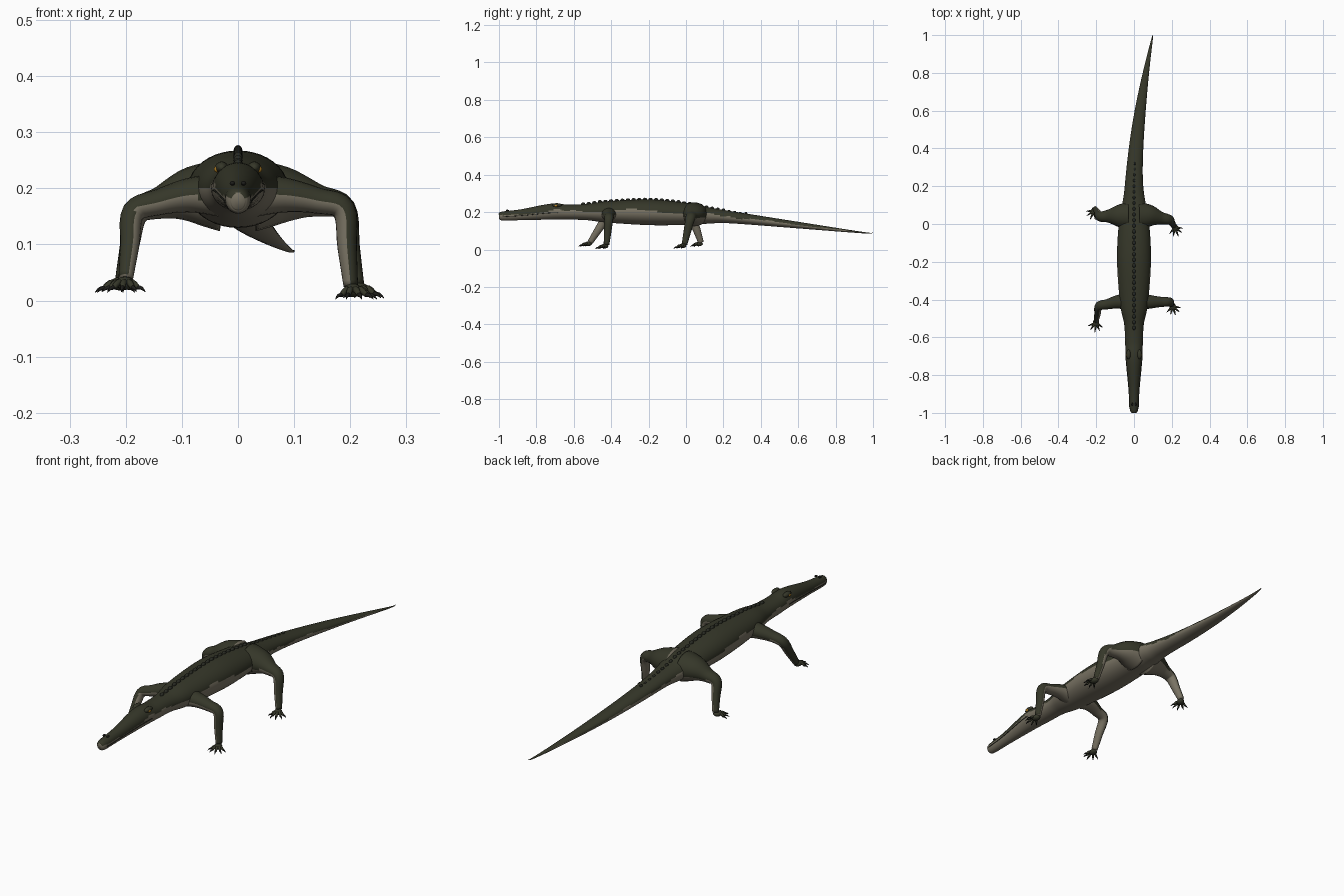
import bpy, bmesh, math
from mathutils import Vector, Matrix

cube = bpy.data.objects.get("Cube")
if cube:
    bpy.data.objects.remove(cube, do_unlink=True)

X_AXIS, Y_AXIS, Z_AXIS = Matrix.Identity(3)


def material(name, red, green, blue):
    m = bpy.data.materials.new(name)
    m.use_nodes = True
    m.diffuse_color = (red, green, blue, 1)
    bsdf = m.node_tree.nodes["Principled BSDF"]
    bsdf.inputs["Base Color"].default_value = m.diffuse_color
    bsdf.inputs["Roughness"].default_value = 0.8
    return m


HIDE = material("dark olive hide", .036, .038, .022)
BELLY = material("pale belly", .19, .17, .125)
SCUTE = material("dark scute", .022, .024, .017)
CLAW = material("black claw", .012, .012, .01)
EYE = material("amber eye", .5, .24, .02)


def finish(name, bm, *mats):
    """Turn the bmesh into a smooth-shaded object."""
    bmesh.ops.recalc_face_normals(bm, faces=bm.faces)
    mesh = bpy.data.meshes.new(name)
    bm.to_mesh(mesh)
    bm.free()
    for m in mats:
        mesh.materials.append(m)
    mesh.polygons.foreach_set("use_smooth", [True] * len(mesh.polygons))
    ob = bpy.data.objects.new(name, mesh)
    bpy.context.collection.objects.link(ob)


def smooth_path(stations, steps):
    """Catmull-Rom interpolation through rows of any length."""
    padded = [stations[0], *stations, stations[-1]]
    out = []
    for rows in zip(padded, padded[1:], padded[2:], padded[3:]):
        for k in range(steps):
            t = k / steps
            out.append([b + (c - a) * t / 2 + (a - 2.5 * b + 2 * c - d / 2) * t * t
                        + (3 * (b - c) + d - a) / 2 * t ** 3
                        for a, b, c, d in zip(*rows)])
    return out + [list(stations[-1])]


def loft(bm, rows, ref, sides, rule=None):
    """Elliptical tube; each row is x, y, z, radius along ref, other radius."""
    rings = []
    for i, (x, y, z, wide, deep) in enumerate(rows):
        before, after = rows[max(i - 1, 0)], rows[min(i + 1, len(rows) - 1)]
        tangent = (Vector(after[:3]) - Vector(before[:3])).normalized()
        a = (ref - tangent * ref.dot(tangent)).normalized()
        b = a.cross(tangent)
        angles = [math.tau * k / sides for k in range(sides)]
        rings.append([bm.verts.new(Vector((x, y, z)) + a * wide * math.cos(t)
                                   + b * deep * math.sin(t)) for t in angles])
    faces = []
    for A, B in zip(rings, rings[1:]):
        for k in range(sides):
            j = (k + 1) % sides
            faces.append((bm.faces.new((A[k], A[j], B[j], B[k])),
                          abs(math.sin(math.tau * (k + .5) / sides))))
    faces += [(bm.faces.new(ring), 0) for ring in (rings[0], rings[-1])]
    bmesh.ops.recalc_face_normals(bm, faces=[f for f, height in faces])
    if rule:
        for f, height in faces:
            f.material_index = rule(f.calc_center_median(), f.normal,
                                    math.copysign(height, f.normal.z))


def add_ball(bm, loc, size, turn=Matrix.Identity(4)):
    bmesh.ops.create_uvsphere(bm, u_segments=14, v_segments=8, radius=1, matrix=
                              Matrix.Translation(loc) @ turn @ Matrix.Diagonal((*size, 1)))


# Trunk, head and tail: y, half width, top z, bottom z
profile = [
    (-1, .012, .192, .162), (-.98, .022, .203, .155), (-.88, .027, .215, .157),
    (-.72, .042, .245, .16), (-.63, .047, .24, .16), (-.53, .052, .244, .157),
    (-.42, .074, .258, .144), (-.18, .09, .267, .13), (.04, .077, .243, .133),
    (.12, .06, .225, .138), (.24, .046, .205, .14), (.6, .029, .148, .113),
    (.94, .007, .095, .087), (1, .001, .09, .088)]


def tail_bend(y):
    return .1 * max(0, (y - .2) / .8) ** 1.6


body = [(tail_bend(y), y, (top + low) / 2, w, (top - low) / 2)
        for y, w, top, low in smooth_path(profile, 9)]


def body_rule(center, normal, height):
    edge = .12 + .14 * math.sin(center.y * 17) + .06 * math.sin(center.y * 61)
    return 0 if height > edge else 1


bm = bmesh.new()
loft(bm, body, X_AXIS, 40, body_rule)
finish("body", bm, HIDE, BELLY)

# Ridge of scutes along the spine, shrinking toward the tail
bm = bmesh.new()
for i in range(30):
    x, y, z, wide, deep = min(body, key=lambda r: abs(r[1] + .55 - i * .03))
    y_exact = -.55 + i * .03
    s = .0095 - .0003 * max(0, i - 18)
    add_ball(bm, (x, y_exact, z + deep), (s * .85, s * 1.25, s))
finish("spine_scutes", bm, SCUTE)

# Brows, eyes, nostrils and mouth seams
for side, label in ((1, "left"), (-1, "right")):
    for part, loc, size, mat in (
            ("brow", (.029, -.69, .237), (.012, .026, .011), HIDE),
            ("eye", (.037, -.695, .234), (.006, .009, .006), EYE),
            ("nostril", (.01, -.955, .209), (.005, .009, .004), CLAW)):
        bm = bmesh.new()
        add_ball(bm, (side * loc[0], *loc[1:]), size)
        finish(f"{label}_{part}", bm, mat)
    bm = bmesh.new()
    seam = [(side * w * .985, y, z - h * .15, .0025, .0018)
            for x, y, z, w, h in body if -.985 < y < -.68]
    loft(bm, seam, X_AXIS, 6)
    finish(label + "_mouth_seam", bm, SCUTE)


def add_toe(bm, palm, direction, points):
    """Tapered digit; each point is reach, rise and radius."""
    rows = [(*(palm + direction * reach + Z_AXIS * rise), r, r)
            for reach, rise, r in points]
    loft(bm, smooth_path(rows, 3), Z_AXIS, 8)


def add_leg(name, side, hip_y, radii, knee, ankle, heading):
    knee, ankle = Vector(knee), Vector(ankle)
    hip, shoulder = Vector((.03, hip_y, .188)), Vector((.085, hip_y, .188))
    thigh = shoulder.lerp(knee, .55) + Z_AXIS * .004
    path = []
    for p, r in zip((hip, shoulder, thigh, knee, knee.lerp(ankle, .5), ankle), radii):
        path.append((side * p.x, p.y, p.z, r, r * .86))
    outward = Vector((side * .8, 0, .6))
    bm = bmesh.new()
    loft(bm, smooth_path(path, 5), Y_AXIS, 20,
         lambda center, normal, height: 0 if normal.dot(outward) > .03 else 1)
    finish(name + "_leg", bm, HIDE, BELLY)

    # Foot with spread toes and claws
    feet, claws = bmesh.new(), bmesh.new()
    turn = Matrix.Rotation(math.radians(heading), 4, "Z")
    palm = Vector(path[-1][:3]) + turn @ X_AXIS * .011 - Z_AXIS * .008
    add_ball(feet, palm, (.021, .017, .012), turn)
    for spread in (-62, -32, 0, 32, 62):
        direction = Matrix.Rotation(math.radians(spread), 4, "Z") @ turn @ X_AXIS
        tip = .036 - abs(spread) / 8000
        add_toe(feet, palm, direction,
                [(.006, 0, .007), (tip * .6, .001, .006), (tip, -.008, .0045)])
        add_toe(claws, palm, direction,
                [(tip - .003, -.007, .0042), (tip + .008, -.009, .003),
                 (tip + .016, -.0155, .0005)])
    finish(name + "_foot", feet, HIDE)
    finish(name + "_claws", claws, CLAW)


# Four legs in a walking pose; knee and ankle are given on the +x side
FRONT = (.045, .036, .027, .024, .02, .015)
HIND = (.075, .058, .034, .026, .02, .015)
add_leg("left_front", 1, -.412, FRONT, (.188, -.413, .163), (.201, -.425, .026), -72)
add_leg("right_front", -1, -.412, FRONT, (.186, -.435, .158), (.2, -.512, .039), -97)
add_leg("left_hind", 1, .043, HIND, (.188, .022, .163), (.212, -.008, .028), -68)
add_leg("right_hind", -1, .043, HIND, (.181, .04, .156), (.206, .08, .038), -115)
